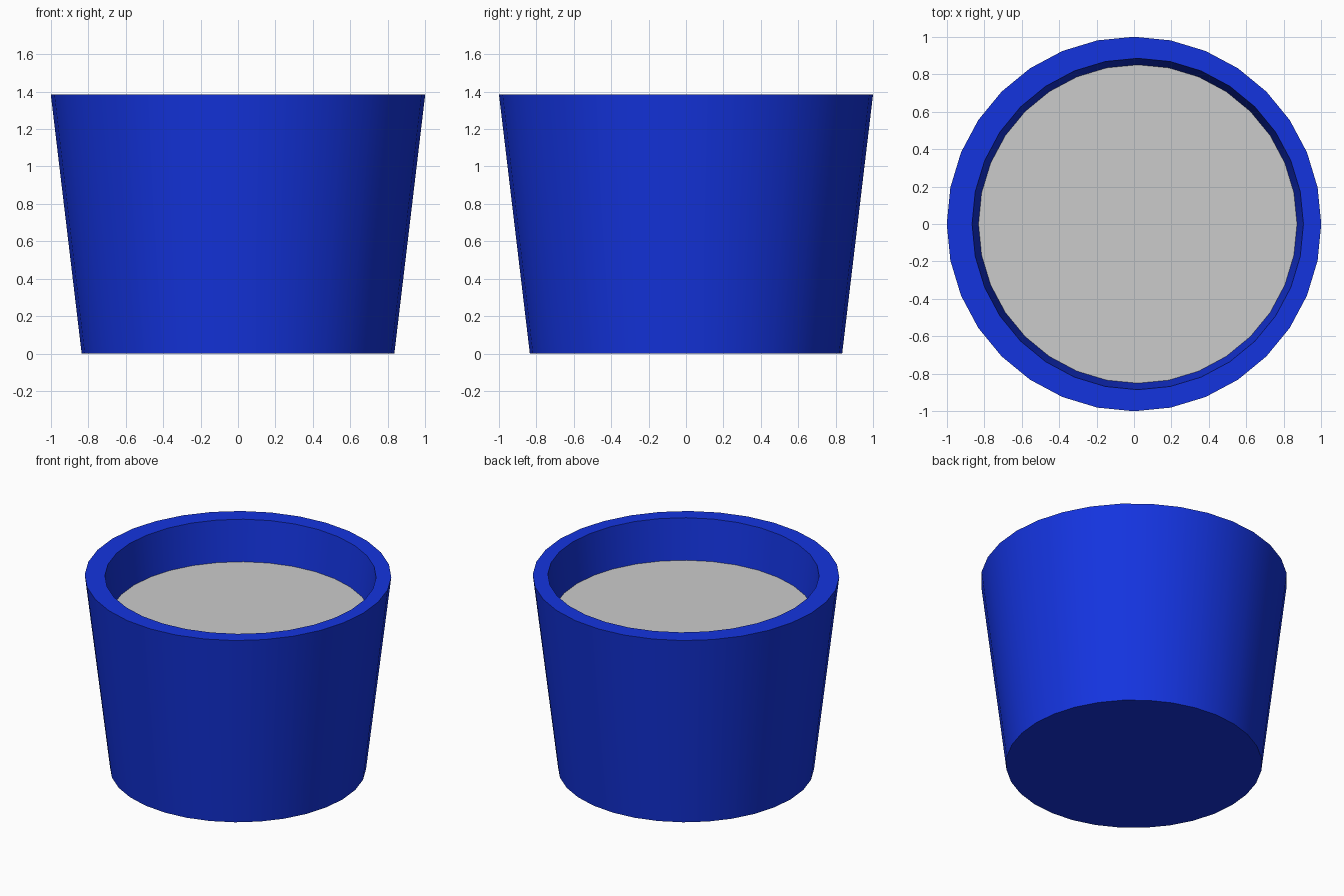
import bpy, bmesh, math

if "Cube" in bpy.data.objects:
    bpy.data.objects.remove(bpy.data.objects["Cube"])

SIDES = 32
HEIGHT = 1.385
SLOPE = 0.119       # shared wall taper
SHIFT = 0.02        # cavity sits slightly off centre


def ring(bm, radius, z, cx=0.0):
    return [bm.verts.new((cx + radius * math.sin(2 * math.pi * i / SIDES),
                          radius * math.cos(2 * math.pi * i / SIDES), z))
            for i in range(SIDES)]


def lathe(name, rings, cap_first=False):
    """Bridge successive (radius, z, centre x) rings and cap the last one."""
    bm = bmesh.new()
    loops = [ring(bm, *r) for r in rings]
    for a, b in zip(loops, loops[1:]):
        for i in range(SIDES):
            j = (i + 1) % SIDES
            bm.faces.new((a[i], a[j], b[j], b[i]))
    if cap_first:
        bm.faces.new(loops[0])
    bm.faces.new(loops[-1][::-1])
    if cap_first:
        bmesh.ops.recalc_face_normals(bm, faces=bm.faces[:])
    mesh = bpy.data.meshes.new(name)
    bm.to_mesh(mesh)
    bm.free()
    obj = bpy.data.objects.new(name, mesh)
    bpy.context.collection.objects.link(obj)
    return obj


# Tapered pot: outer wall, flat rim, inner wall and cavity floor
floor_z = 0.12
pot = lathe("pot", [
    (0.835, 0, 0),
    (1.0, HEIGHT, 0),
    (0.885, HEIGHT, SHIFT),
    (0.885 - SLOPE * (HEIGHT - floor_z), floor_z, SHIFT),
], cap_first=True)
blue = bpy.data.materials.new("blue_glaze")
blue.diffuse_color = (0.007, 0.034, 0.74, 1)
blue.use_nodes = True
blue.node_tree.nodes["Principled BSDF"].inputs["Base Color"].default_value = blue.diffuse_color
pot.data.materials.append(blue)
bpy.context.view_layer.objects.active = pot
pot.select_set(True)
bpy.ops.object.shade_smooth_by_angle(angle=math.radians(30))

# Flat soil surface filling the cavity
soil_z = 1.095
lathe("soil", [(0.885 - SLOPE * (HEIGHT - soil_z), soil_z, SHIFT)])
